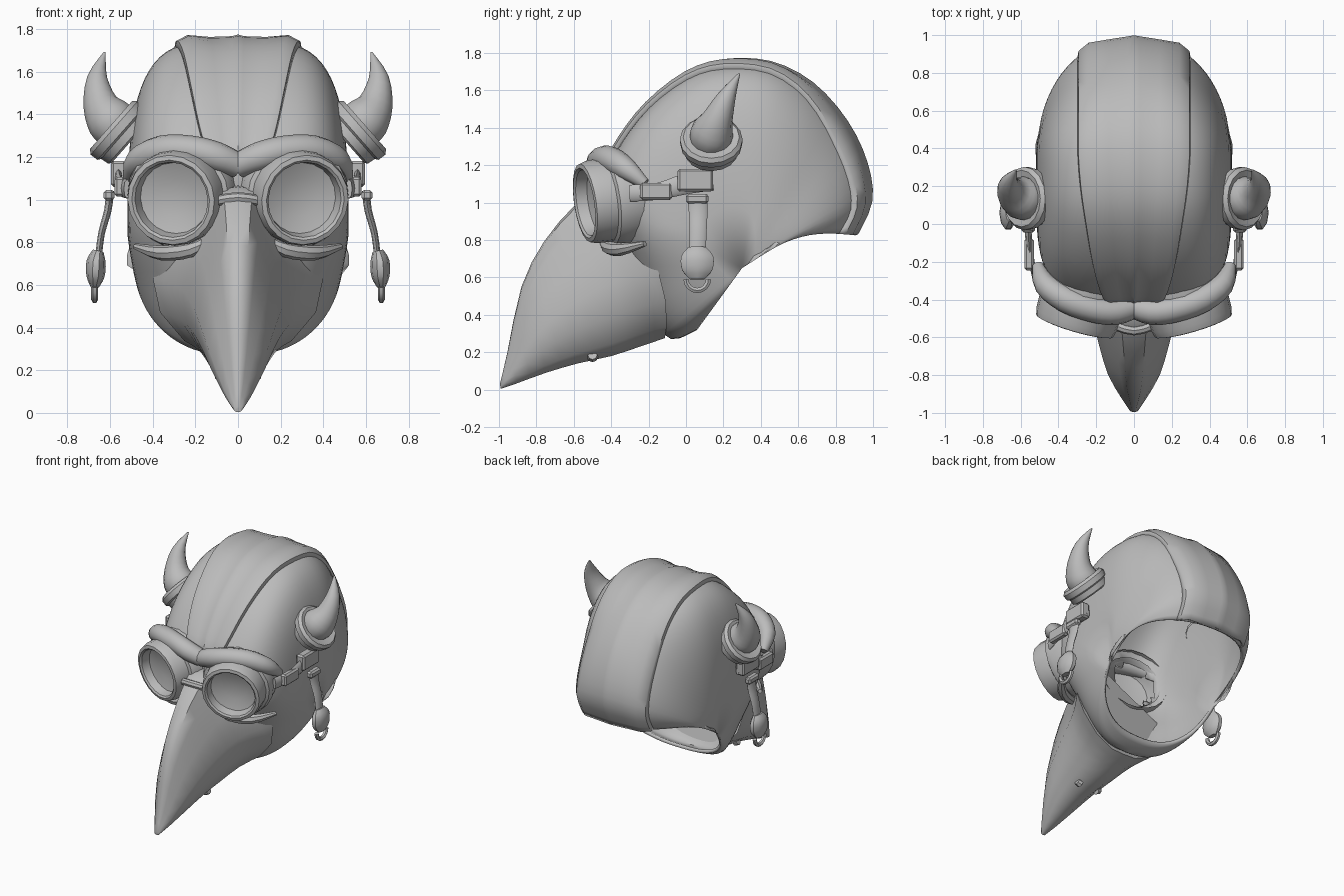
import bpy, bmesh, math
from mathutils import Vector

if "Cube" in bpy.data.objects:
    bpy.data.objects.remove(bpy.data.objects["Cube"])

grey = bpy.data.materials.new("plain_grey")
grey.use_nodes = True
grey.diffuse_color = (0.5, 0.5, 0.5, 1)
grey.node_tree.nodes["Principled BSDF"].inputs["Base Color"].default_value = (0.5, 0.5, 0.5, 1)


def finish(name, bm, angle=35, thick=0, mirror=False):
    bmesh.ops.remove_doubles(bm, verts=bm.verts, dist=0.0005)
    bmesh.ops.recalc_face_normals(bm, faces=bm.faces)
    me = bpy.data.meshes.new(name)
    bm.to_mesh(me)
    bm.free()
    ob = bpy.data.objects.new(name, me)
    bpy.context.collection.objects.link(ob)
    me.materials.append(grey)
    for o in bpy.context.selected_objects:
        o.select_set(False)
    ob.select_set(True)
    bpy.context.view_layer.objects.active = ob
    bpy.ops.object.shade_smooth_by_angle(angle=math.radians(angle))
    if thick:
        mod = ob.modifiers.new("thickness", "SOLIDIFY")
        mod.thickness, mod.offset = thick, -1
    if mirror:
        ob.modifiers.new("mirror", "MIRROR")
    return ob


def loft(rows, closed=False, caps=False):
    """Skin a list of equal-length point rows."""
    bm = bmesh.new()
    vs = [[bm.verts.new(p) for p in row] for row in rows]
    n = len(vs[0])
    for a, b in zip(vs, vs[1:]):
        for i in range(n if closed else n - 1):
            j = (i + 1) % n
            bm.faces.new((a[i], a[j], b[j], b[i]))
    if caps:
        bm.faces.new(vs[0])
        bm.faces.new(vs[-1])
    return bm


def smooth_path(pts, steps):
    """Catmull-Rom resampling of tuples of any length."""
    out = []
    for i in range(len(pts) - 1):
        p = [Vector(pts[max(0, min(len(pts) - 1, i + k))]) for k in (-1, 0, 1, 2)]
        for s in range(steps):
            t = s / steps
            out.append(0.5 * (2 * p[1] + (p[2] - p[0]) * t
                              + (2 * p[0] - 5 * p[1] + 4 * p[2] - p[3]) * t ** 2
                              + (3 * p[1] - p[0] - 3 * p[2] + p[3]) * t ** 3))
    return out + [Vector(pts[-1])]


def tube(name, pts, radii, sides=12, flat=1.0, steps=3, side=Vector((1, 0, 0)), mirror=True):
    """Swept tube; flat squashes it across the side direction."""
    path = smooth_path([(*p, r) for p, r in zip(pts, radii)], steps)
    rows = []
    for i, q in enumerate(path):
        d = path[min(i + 1, len(path) - 1)] - path[max(i - 1, 0)]
        d = Vector(d[:3]).normalized()
        u = (side - d * side.dot(d)).normalized()
        v = d.cross(u)
        rows.append([Vector(q[:3]) + q[3] * (u * flat * math.cos(a) + v * math.sin(a))
                     for a in (math.tau * k / sides for k in range(sides))])
    return finish(name, loft(rows, True, True), mirror=mirror)


def lathe(name, profile, centre, axis, sides=20):
    rot = axis.to_track_quat("Z", "Y")
    rows = [[centre + rot @ Vector((r * math.cos(a), r * math.sin(a), z))
             for a in (math.tau * k / sides for k in range(sides))] for r, z in profile]
    return finish(name, loft(rows, True), mirror=True)


def block(name, centre, size, bevel=0.012):
    bm = bmesh.new()
    bmesh.ops.create_cube(bm, size=1)
    for v in bm.verts:
        v.co = Vector(centre) + Vector(a * b for a, b in zip(v.co, size))
    bmesh.ops.bevel(bm, geom=bm.edges[:], offset=bevel, segments=1, affect="EDGES")
    return finish(name, bm, mirror=True)


# Hood: outline (y, z, squareness, bow) swept like a fan round a cross axis
PIVOT, WIDTH = Vector((0.3, 0.65)), 0.52
outline = smooth_path([
    (.905, .825, .9, .075), (.98, 1.0, .9, .03), (.955, 1.2, .88, 0), (.85, 1.42, .84, 0),
    (.67, 1.62, .68, 0), (.45, 1.73, .54, 0), (.2, 1.74, .5, 0), (0, 1.67, .48, 0),
    (-.2, 1.51, .46, 0), (-.34, 1.33, .47, 0), (-.41, 1.18, .5, 0), (-.4, 1.0, .52, 0),
    (-.34, .8, .58, 0), (-.26, .6, .66, 0), (-.19, .4, .73, 0), (-.08, .27, .76, 0),
    (.06, .32, .78, 0)], 3)


def hood_point(q, x, grow=1.0):
    c = min(1, abs(x) / WIDTH) ** (1 / q[2])
    f = math.sqrt(1 - c * c) ** q[2] * grow
    y = PIVOT.x + (q[0] - PIVOT.x) * f
    z = PIVOT.y + (q[1] - PIVOT.y) * f + q[3] * math.sin(math.pi * min(1, f))
    taper = 1 - .5 * max(0, .85 - z) ** 1.3
    return Vector((x * taper, y, z))


def across(q, n=36):
    for k in range(n + 1):
        c = math.cos(math.pi * k / n)
        yield hood_point(q, math.copysign(WIDTH * min(1, abs(c)) ** q[2], c))


eye, gaze = Vector((.31, -.525, 1.0)), Vector((.28, -.95, -.14)).normalized()
bm = loft([list(across(q)) for q in outline])


def behind_lens(f):
    d = f.calc_center_median()
    d.x = abs(d.x)
    d -= eye
    return d.y < .4 and (d - gaze * d.dot(gaze)).length < .185


bmesh.ops.delete(bm, geom=[f for f in bm.faces if behind_lens(f)], context="FACES")
finish("hood", bm, 40, .025)

# Raised crest panel over the crown, with a soft centre ridge and rolled sides
rows = []
for i, q in enumerate(outline[:31]):
    half = .3 - .13 * max(0, (i - 16) / 12) ** 1.3
    roll = 1.035 + .035 * max(0, 1 - i / 10)
    rows.append([hood_point(q, half * s, g) for s, g in
                 ((-1, .99), (-.98, roll - .01), (-.8, roll), (-.45, 1.016), (-.1, 1.018),
                  (0, 1.025), (.1, 1.018), (.45, 1.016), (.8, roll), (.98, roll - .01), (1, .99))])
finish("crest_panel", loft(rows), 40, .02)

# Beak: slanted rungs (top y, top z, bottom y, bottom z, half width), wrapped back at the sides
rungs = smooth_path([
    (-.995, .03, -.99, .004, .02), (-.955, .2, -.9, .035, .07), (-.88, .55, -.75, .09, .145),
    (-.76, .79, -.58, .14, .195), (-.6, .98, -.4, .18, .245), (-.48, 1.06, -.25, .23, .31),
    (-.39, 1.06, -.12, .275, .42)], 2)
half = [(0, 0), (.015, .25), (.13, .42), (.33, .7), (.55, .95), (.75, .87), (.92, .6), (1, .25)]
shape = half + [(1, 0)] + [(s, -w) for s, w in half[:0:-1]]
finish("beak", loft([[(w * r[4], r[0] + (r[2] - r[0]) * s + .6 * (w * r[4]) ** 2,
                       r[1] + (r[3] - r[1]) * s) for s, w in shape] for r in rungs],
                    True, True), 50)
tube("beak_rivet", [(.07, -.5, .175), (.1, -.5, .185)], [.03, .025], 8, steps=1,
     side=Vector((0, 0, 1)))

# Goggles: flared cup, recessed lens and an inner socket through the hood
lathe("goggle", [(.25, -.27), (.26, -.15), (.245, -.11), (.225, -.1), (.222, -.02),
                 (.212, .015), (.19, .02), (.178, .01), (.168, -.05), (.09, -.075), (0, -.08)],
      eye, gaze)
lathe("eye_socket", [(.21, -.235), (.195, -.21), (.185, -.15), (.165, -.1), (.09, -.085),
                     (0, -.085)], eye, gaze)
tube("brow", [(0, -.44, 1.16), (.1, -.465, 1.2), (.22, -.45, 1.23), (.36, -.4, 1.23),
              (.47, -.32, 1.18), (.51, -.22, 1.1)], [.06, .07, .07, .07, .06, .03], 12,
     side=Vector((0, 0, 1)))
tube("nose_bridge", [(-.12, -.53, .99), (0, -.565, 1.01), (.12, -.53, .99)], [.025] * 3, 8,
     side=Vector((0, 0, 1)), mirror=False)
tube("cheek_fold", [(.12, -.44, .82), (.22, -.42, .765), (.36, -.35, .75), (.48, -.22, .78)],
     [.02, .035, .035, .015], 8, side=Vector((0, 0, 1)))

# Horns in tilted cups
tube("horn", [(.56, .13, 1.33), (.6, .14, 1.375), (.645, .17, 1.45), (.66, .22, 1.57),
              (.625, .285, 1.69)], [.11, .115, .083, .048, .005], 14, side=Vector((0, 1, 0)))
lathe("horn_cup", [(.13, -.06), (.145, -.05), (.15, -.01), (.165, 0), (.168, .04),
                   (.15, .06), (.1, .05)], Vector((.55, .135, 1.31)), Vector((.75, 0, .66)), 16)

# Side strap, buckle and hanging charm
tube("side_strap", [(.52, -.3, 1.05), (.55, -.15, 1.06), (.56, 0, 1.1), (.54, .14, 1.12)],
     [.045, .045, .055, .055], 8, .35)
block("strap_buckle", (.555, -.16, 1.06), (.05, .17, .09))
block("strap_plate", (.56, .05, 1.12), (.07, .19, .12))
block("charm_clip", (.605, .06, 1.02), (.05, .12, .05))
tube("charm_strap", [(.6, .06, 1.04), (.61, .065, .95), (.64, .065, .84), (.655, .06, .72)],
     [.055, .05, .045, .045], 8, .35)
tube("charm", [(.655, .06, .76), (.665, .06, .71), (.668, .06, .64), (.672, .06, .59)],
     [.05, .09, .085, .04], 10, .5)
loop = [(.672, .06 + .06 * math.cos(a), .59 + .06 * math.sin(a))
        for a in (math.pi * (1 + k / 8) for k in range(9))]
tube("charm_loop", loop, [.016] * 9, 6, steps=1)
